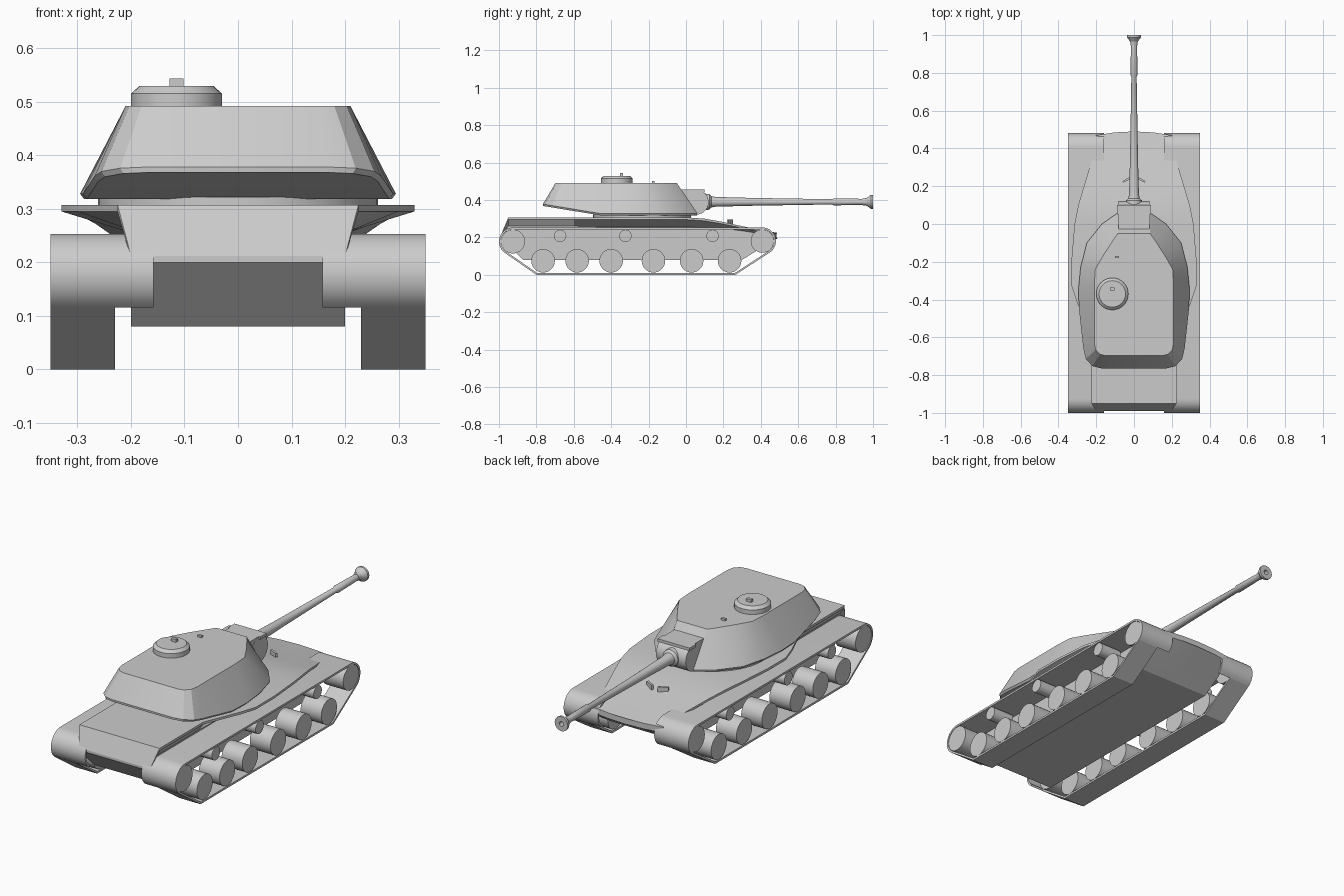
import bpy, bmesh
from math import sin, cos, radians, pi

if "Cube" in bpy.data.objects:
    bpy.data.objects.remove(bpy.data.objects["Cube"])


def make(name, verts, faces, mirror=False, smooth=30):
    me = bpy.data.meshes.new(name)
    me.from_pydata(verts, [], faces)
    bm = bmesh.new()
    bm.from_mesh(me)
    bmesh.ops.recalc_face_normals(bm, faces=bm.faces[:])
    bm.to_mesh(me)
    bm.free()
    ob = bpy.data.objects.new(name, me)
    bpy.context.collection.objects.link(ob)
    if mirror:
        ob.modifiers.new("Mirror", 'MIRROR')
    bpy.ops.object.select_all(action='DESELECT')
    bpy.context.view_layer.objects.active = ob
    ob.select_set(True)
    bpy.ops.object.shade_smooth_by_angle(angle=radians(smooth))
    return ob


def loft(name, rings, closed=True, caps=True, **kw):
    """Skin a list of equal-length rings."""
    n = len(rings[0])
    verts = [p for r in rings for p in r]
    faces = []
    for k in range(len(rings) - 1):
        for i in range(n if closed else n - 1):
            j = (i + 1) % n
            faces.append((k*n + i, k*n + j, (k+1)*n + j, (k+1)*n + i))
    if caps:
        faces += [tuple(range(n)), tuple(range((len(rings)-1)*n, len(rings)*n))]
    return make(name, verts, faces, **kw)


def lathe(name, profile, centre, axis, n=32, **kw):
    """Revolve (radius, offset) pairs about a world axis through centre."""
    cx, cy, cz = centre
    rings = []
    for r, h in profile:
        ring = []
        for i in range(n):
            a, b = r*cos(2*pi*i/n), r*sin(2*pi*i/n)
            ring.append({'X': (cx+h, cy+a, cz+b), 'Y': (cx+a, cy+h, cz+b),
                         'Z': (cx+a, cy+b, cz+h)}[axis])
        rings.append(ring)
    return loft(name, rings, **kw)


def box(name, c, s, turn=0, mirror=False):
    rings = []
    for z in (-.5, .5):
        ring = []
        for x, y in ((-.5, -.5), (.5, -.5), (.5, .5), (-.5, .5)):
            x, y = x*s[0], y*s[1]
            ring.append((c[0] + x*cos(turn) - y*sin(turn),
                         c[1] + x*sin(turn) + y*cos(turn), c[2] + z*s[2]))
        rings.append(ring)
    return loft(name, rings, mirror=mirror)


# Hull: stations of (y, half width, top z, edge thickness, flare root z, belly z)
stations = [
    (-.99, .20, .212, .003, .206, .200), (-.95, .225, .307, .012, .26, .16),
    (-.87, .225, .307, .012, .26, .08), (-.60, .225, .307, .012, .26, .08),
    (-.42, .30, .307, .012, .255, .08), (-.33, .33, .307, .012, .255, .08),
    (-.18, .33, .307, .012, .255, .08), (0, .315, .307, .012, .255, .08),
    (.10, .295, .300, .012, .253, .08), (.20, .265, .282, .011, .248, .08),
    (.30, .235, .260, .010, .235, .08), (.40, .205, .240, .009, .220, .142),
    (.47, .20, .224, .006, .212, .195)]
rings = []
for y, w, zt, e, zs, zb in stations:
    half = [(0, zt), (.1, zt), (w, zt), (w, zt-e), (.2, zs), (.2, zb), (.1, zb), (0, zb)]
    loop = half + [(-x, z) for x, z in half[-2:0:-1]]
    bow = .02 if y == .47 else 0
    rings.append([(x, y + bow*(1 - (x/.2)**2), z) for x, z in loop])
loft("hull", rings, smooth=20)


# Running gear
def arc(cy, cz, r, a0, a1, n=12):
    return [(cy + r*cos(radians(a0 + (a1-a0)*i/n)), cz + r*sin(radians(a0 + (a1-a0)*i/n)))
            for i in range(n+1)]


REAR, FRONT = (-.925, .178), (.408, .18)


def upper_run(t):
    return arc(*FRONT, .073-t, -52, 90) + arc(*REAR, .075-t, 90, 236)


def band(name, outer, inner, x0, x1, closed):
    pts = [[(x, y, z) for x, (y, z) in ((x0, o), (x1, o), (x1, i), (x0, i))]
           for o, i in zip(outer, inner)]
    if closed:
        pts.append(pts[0])
    ob = loft(name, pts, caps=not closed, mirror=True)
    return ob


t = .010
band("track", upper_run(0) + [(-.80, 0), (.265, 0)],
     upper_run(t) + [(-.797, t), (.262, t)], .23, .35, True)
band("inner_guard", upper_run(0), upper_run(t), .158, .23, False)


def wheel(name, y, z, r):
    lathe(name, [(r, -.058), (r, .058)], (.29, y, z), 'X', 28, mirror=True)


for y in (-.764, -.582, -.40, -.174, .03, .233):
    wheel("road_wheel", y, .075, .063)
for y in (-.673, -.324, .142):
    wheel("return_roller", y, .208, .033)
wheel("drive_wheel", *REAR, .064)
wheel("idler_wheel", *FRONT, .062)

# Turret: matching half outlines of the base and the roof, front to rear
base = [(.085, .06), (.17, .0), (.25, -.10), (.283, -.23), (.295, -.35), (.29, -.46),
        (.268, -.66), (.255, -.715), (.22, -.752), (.17, -.765)]
roof = [(.085, -.05), (.105, -.078), (.165, -.17), (.205, -.24), (.21, -.32), (.21, -.46),
        (.21, -.63), (.203, -.665), (.18, -.69), (.15, -.697)]


def rise(y):
    return .05 * max(0, -.46 - y) / .305


levels = [[(x*.975, y, .318 + rise(y)) for x, y in base],
          [(x, y, .328 + rise(y)) for x, y in base],
          [(x, y, .492) for x, y in roof]]
n = len(base)
verts, faces = [], []
for lv in levels:
    verts += lv + [(-x, y, z) for x, y, z in reversed(lv)]
m = 2*n
for k in range(2):
    for i in range(m):
        j = (i+1) % m
        faces.append((k*m+i, k*m+j, (k+1)*m+j, (k+1)*m+i))
for i in range(n-1):
    faces.append((i, i+1, m-2-i, m-1-i))
faces.append(tuple(range(2*m, 3*m)))
make("turret", verts, faces, smooth=18)
lathe("turret_ring", [(.262, .30), (.262, .322)], (0, -.235, 0), 'Z', 48)

# Cupola and roof fittings
lathe("cupola", [(.085, .485), (.085, .515), (.07, .529)], (-.115, -.37, 0), 'Z', 32)
box("cupola_periscope", (-.115, -.345, .534), (.026, .016, .018))
box("roof_periscope", (-.09, -.175, .495), (.022, .012, .014))
box("splash_guard", (.037, .235, .283), (.05, .010, .026), turn=-.5, mirror=True)

# Mantlet and gun
box("mantlet_block", (0, 0, .39), (.165, .14, .13))
lathe("mantlet", [(.066, -.083), (.066, .083)], (0, .055, .388), 'X', 28)
box("mantlet_lip", (0, .075, .448), (.18, .05, .014))
lathe("gun_barrel", [(.045, .08), (.042, .125), (.030, .135), (.026, .16), (.021, .35),
                     (.014, .78), (.019, .79), (.016, .95)], (0, 0, .39), 'Y', 24)
lathe("muzzle_brake", [(.018, .945), (.02, .965), (.037, .988), (.037, 1.0), (.012, 1.0),
                       (.012, .96)], (0, 0, .39), 'Y', 16)
